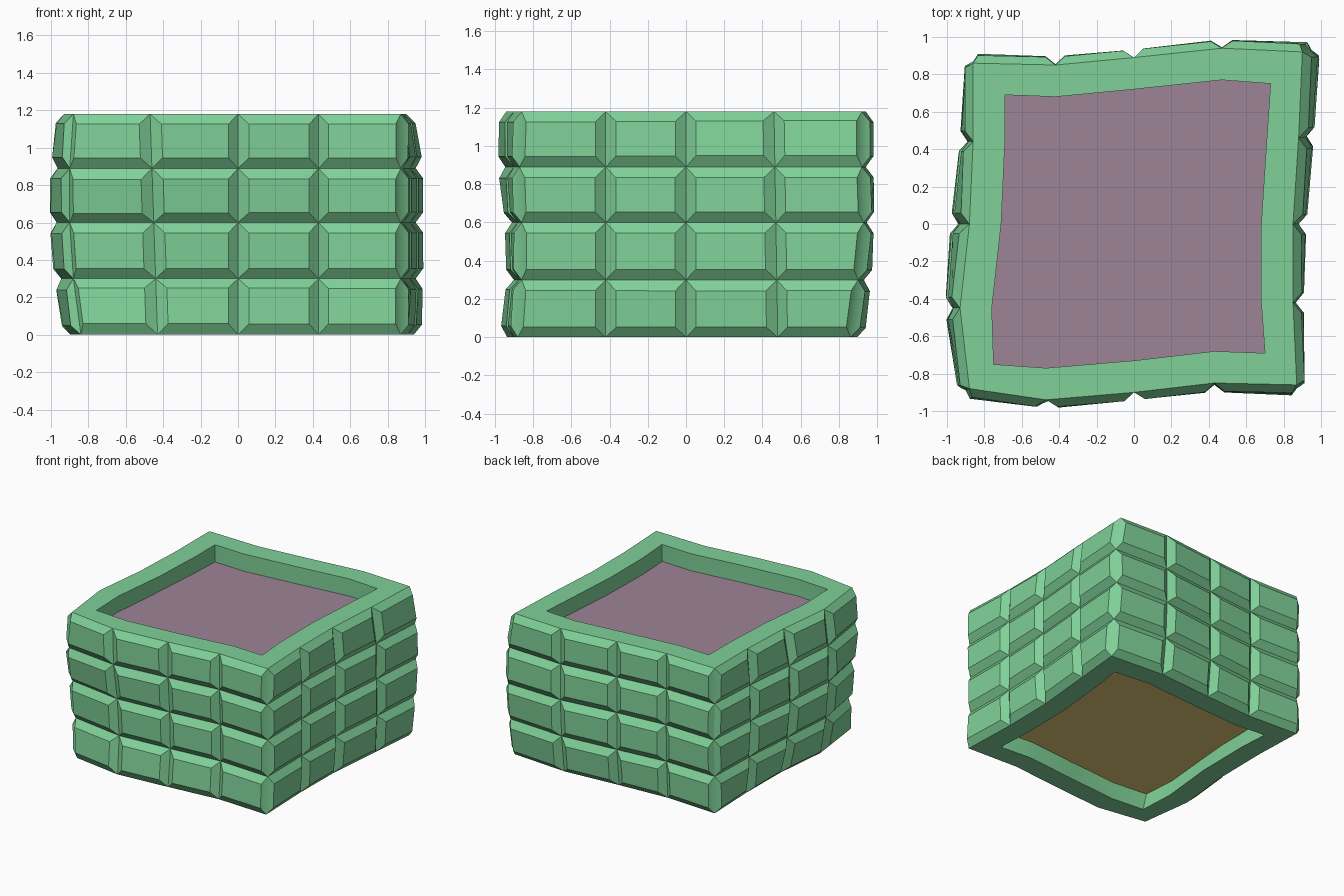
import bpy
import bmesh
import math
from mathutils import Vector

cube = bpy.data.objects.get("Cube")
if cube:
    bpy.data.objects.remove(cube, do_unlink=True)


def make_material(name, colour):
    mat = bpy.data.materials.new(name)
    mat.use_nodes = True
    mat.diffuse_color = (*colour, 1)
    mat.node_tree.nodes["Principled BSDF"].inputs["Base Color"].default_value = (*colour, 1)
    return mat


green = make_material("soft green", (0.215, 0.64, 0.315))
mauve = make_material("dusty mauve", (0.335, 0.23, 0.3))
sand = make_material("sand", (0.76, 0.59, 0.19))

# Outline of the rim, four points per side: front, right, back, left
OUTLINE = [
    (-.88, -.88), (-.47, -.94), (0, -.9), (.43, -.85),
    (.87, -.86), (.85, -.42), (.85, 0), (.88, .46),
    (.9, .92), (.47, .94), (0, .89), (-.42, .85),
    (-.86, .86), (-.86, .44), (-.88, 0), (-.93, -.45),
]
NORMALS = [Vector(n) for n in ((0, -1), (1, 0), (0, 1), (-1, 0))]
LEVELS = [0, .3, .6, .89, 1.18]
HEIGHT = LEVELS[-1]

# Outward lean of each side at each level, at its start, middle and end
LEAN = [
    [(-.01, 0, .02), (-.05, -.03, 0), (-.04, -.02, 0), (.01, 0, .01), (0, 0, 0)],
    [(0, .01, .04), (0, .03, .05), (0, .03, .05), (0, .03, .05), (0, 0, 0)],
    [(-.06, -.03, 0), (-.02, 0, 0), (.01, 0, .01), (0, 0, 0), (0, 0, 0)],
    [(0, -.03, -.04), (0, .03, 0), (0, .06, .02), (0, .05, .02), (0, 0, 0)],
]
# Sideways drift of some upright grooves towards the foot
DRIFT = {1: .04, 7: .02}
WALL = 0.17
CORNER_WALLS = {0: 0.13}


def lean_at(side, t, z):
    """Lean of a side at fraction t along it and height z."""
    k = max(i for i in range(len(LEVELS) - 1) if LEVELS[i] <= z)
    f = (z - LEVELS[k]) / (LEVELS[k + 1] - LEVELS[k])
    j = 0 if t < 0.5 else 1
    g = 2 * t - j
    low, high = ((1 - g) * row[j] + g * row[j + 1] for row in LEAN[side][k:k + 2])
    return low + f * (high - low)


def ring(z, inside=False):
    """Points of the warped outline, outer or inner, at height z."""
    points = []
    for i, xy in enumerate(OUTLINE):
        side, step = divmod(i, 4)
        normal = NORMALS[side]
        inward = CORNER_WALLS.get(i, WALL) if inside else 0
        p = Vector(xy) + normal * (lean_at(side, step / 4, z) - inward)
        if step == 0:
            p += NORMALS[side - 1] * (lean_at(side - 1, 1, z) - inward)
        p += Vector((-normal.y, normal.x)) * DRIFT.get(i, 0) * (1 - z / HEIGHT)
        points.append((p.x, p.y, z))
    return points


def finish(name, bm, mat):
    mesh = bpy.data.meshes.new(name)
    bm.to_mesh(mesh)
    bm.free()
    mesh.materials.append(mat)
    obj = bpy.data.objects.new(name, mesh)
    bpy.context.collection.objects.link(obj)
    return obj


def bridge(bm, low, high):
    n = len(low)
    return [bm.faces.new((low[i], low[(i + 1) % n], high[(i + 1) % n], high[i]))
            for i in range(n)]


# Block wall: outer and inner shells joined by flat rims
bm = bmesh.new()
outer = [[bm.verts.new(p) for p in ring(z)] for z in LEVELS]
inner = [[bm.verts.new(p) for p in ring(z, True)] for z in LEVELS]
blocks = []
for k in range(len(LEVELS) - 1):
    blocks += bridge(bm, outer[k], outer[k + 1])
    bridge(bm, inner[k + 1], inner[k])
bridge(bm, outer[-1], inner[-1])
bridge(bm, inner[0], outer[0])
bm.normal_update()

# Raise each block with a bevelled border
bmesh.ops.inset_individual(bm, faces=blocks, thickness=0.055, depth=0.042,
                           use_even_offset=True)

# Stretch the end blocks of each side so the wall corners stay narrow
for i, block in enumerate(blocks):
    start_low, end_low, end_high, start_high = block.verts
    along = (end_low.co - start_low.co).normalized() * 0.03
    if i % 4 == 0:
        start_low.co -= along
        start_high.co -= along
    if i % 4 == 3:
        end_low.co += along
        end_high.co += along
wall = finish("block_wall", bm, green)


# Recessed panels closing the top and the bottom
def panel(name, z, mat, facing_up):
    bm = bmesh.new()
    points = ring(z, True)
    if not facing_up:
        points.reverse()
    bm.faces.new([bm.verts.new(p) for p in points])
    finish(name, bm, mat)


panel("top_panel", 1.04, mauve, True)
panel("bottom_panel", 0.13, sand, False)

# Soft shading on the warped blocks, crisp bevel edges
bpy.ops.object.select_all(action="DESELECT")
wall.select_set(True)
bpy.context.view_layer.objects.active = wall
bpy.ops.object.shade_smooth_by_angle(angle=math.radians(30))
